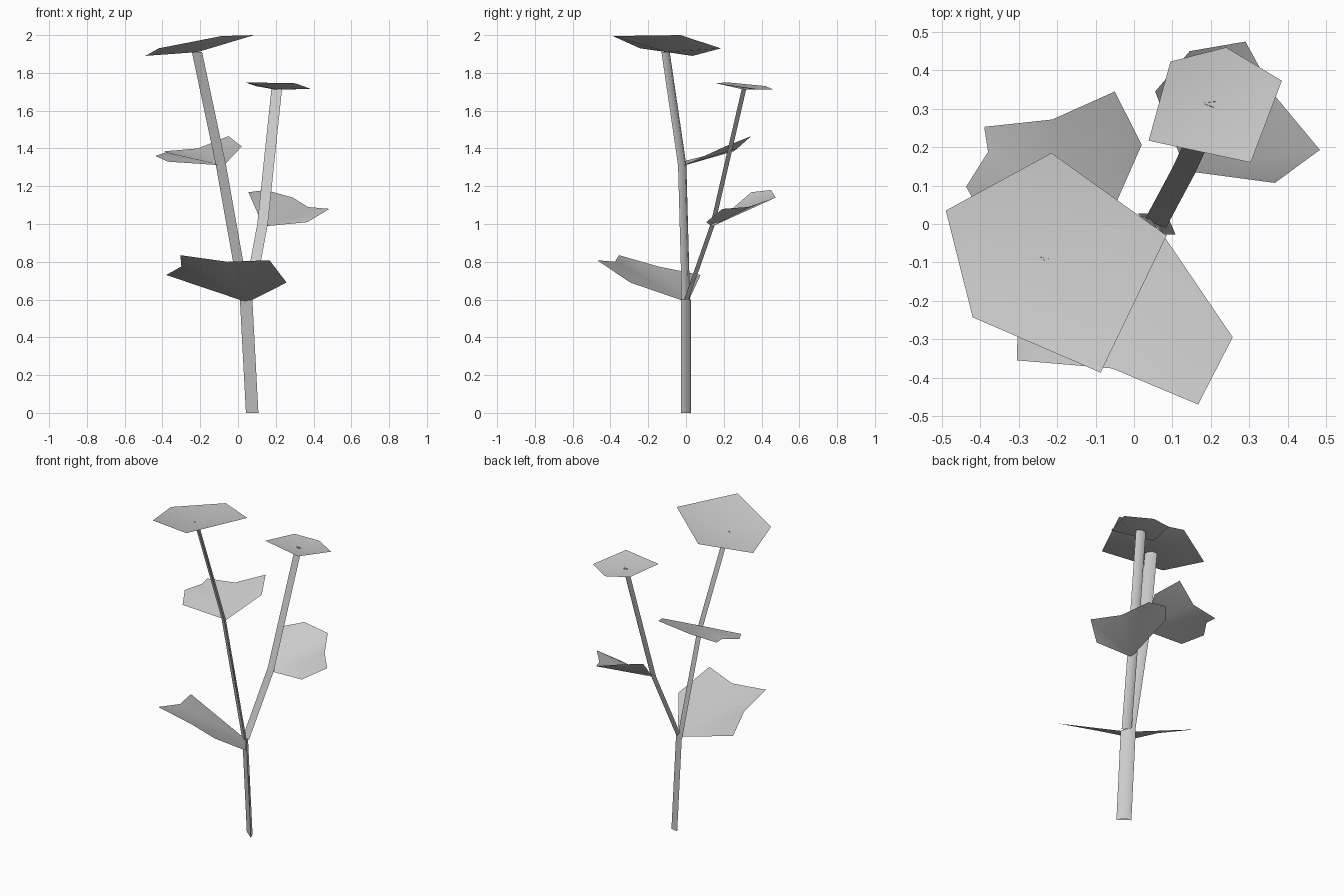
import bpy
import math
from mathutils import Vector

cube = bpy.data.objects.get("Cube")
if cube:
    bpy.data.objects.remove(cube, do_unlink=True)

# Single grey material
grey = bpy.data.materials.new("light_grey")
grey.use_nodes = True
colour = (0.6, 0.6, 0.6, 1.0)
grey.diffuse_color = colour
grey.node_tree.nodes["Principled BSDF"].inputs["Base Color"].default_value = colour


def add_object(name, verts, faces):
    mesh = bpy.data.meshes.new(name)
    mesh.from_pydata(verts, [], faces)
    mesh.materials.append(grey)
    obj = bpy.data.objects.new(name, mesh)
    bpy.context.collection.objects.link(obj)
    bpy.ops.object.select_all(action="DESELECT")
    obj.select_set(True)
    bpy.context.view_layer.objects.active = obj
    bpy.ops.object.shade_smooth_by_angle(angle=math.radians(60))
    return obj


def stem(name, path, half_width, ridge):
    """Open-ended flattened three-sided tube along a path."""
    side = Vector(half_width)
    ring = [-side, side, Vector(ridge)]
    verts = [Vector(p) + r for p in path for r in ring]
    faces = []
    for i in range(len(path) - 1):
        for j in range(3):
            a, b = i * 3 + j, i * 3 + (j + 1) % 3
            faces.append((a, b, b + 3, a + 3))
    return add_object(name, verts, faces)


def leaf(name, root, rim, closed):
    """Fan of triangles from a root point, listed counter-clockwise."""
    n = len(rim)
    count = n if closed else n - 1
    faces = [(0, i + 1, (i + 1) % n + 1) for i in range(count)]
    return add_object(name, [root] + rim, faces)


# Trunk and two branches
stem("trunk", [(0.075, 0, 0), (0.043, 0, 0.6)],
     (0.033, -0.027, 0), (0.014, 0.017, 0))
stem("right_branch", [(0.04, 0, 0.58), (-0.09, -0.02, 1.31), (-0.217, -0.108, 1.91)],
     (0.027, -0.022, 0), (0.01, 0.014, 0))
stem("left_branch", [(0.055, 0, 0.6), (0.13, 0.14, 1.0), (0.205, 0.305, 1.715)],
     (0.028, -0.01, 0), (0.006, 0.014, 0))

# Leaves crowning the branches
leaf("right_top_leaf", (-0.215, -0.1, 1.91),
     [(-0.215, 0.185, 1.93), (-0.49, 0.035, 1.89), (-0.42, -0.243, 1.93),
      (-0.087, -0.387, 1.995), (0.085, -0.03, 2.0)], True)
leaf("left_top_leaf", (0.195, 0.305, 1.712),
     [(0.24, 0.46, 1.712), (0.095, 0.423, 1.73), (0.038, 0.217, 1.75),
      (0.304, 0.16, 1.745), (0.385, 0.373, 1.715)], True)

# Leaves growing sideways from the joints
leaf("right_middle_leaf", (-0.075, -0.01, 1.31),
     [(0.02, 0.206, 1.41), (-0.05, 0.345, 1.465), (-0.213, 0.272, 1.40),
      (-0.39, 0.253, 1.385), (-0.38, 0.188, 1.38), (-0.437, 0.097, 1.36),
      (-0.37, -0.02, 1.33)], False)
leaf("left_middle_leaf", (0.135, 0.138, 0.987),
     [(0.367, 0.107, 1.01), (0.484, 0.193, 1.08), (0.37, 0.33, 1.09),
      (0.29, 0.475, 1.14), (0.145, 0.45, 1.18), (0.055, 0.345, 1.168)], False)
leaf("lower_leaf", (0.05, 0.01, 0.585),
     [(-0.38, 0.077, 0.73), (-0.30, -0.146, 0.775), (-0.305, -0.355, 0.835),
      (-0.057, -0.376, 0.80), (0.167, -0.47, 0.808), (0.257, -0.295, 0.69)], False)
